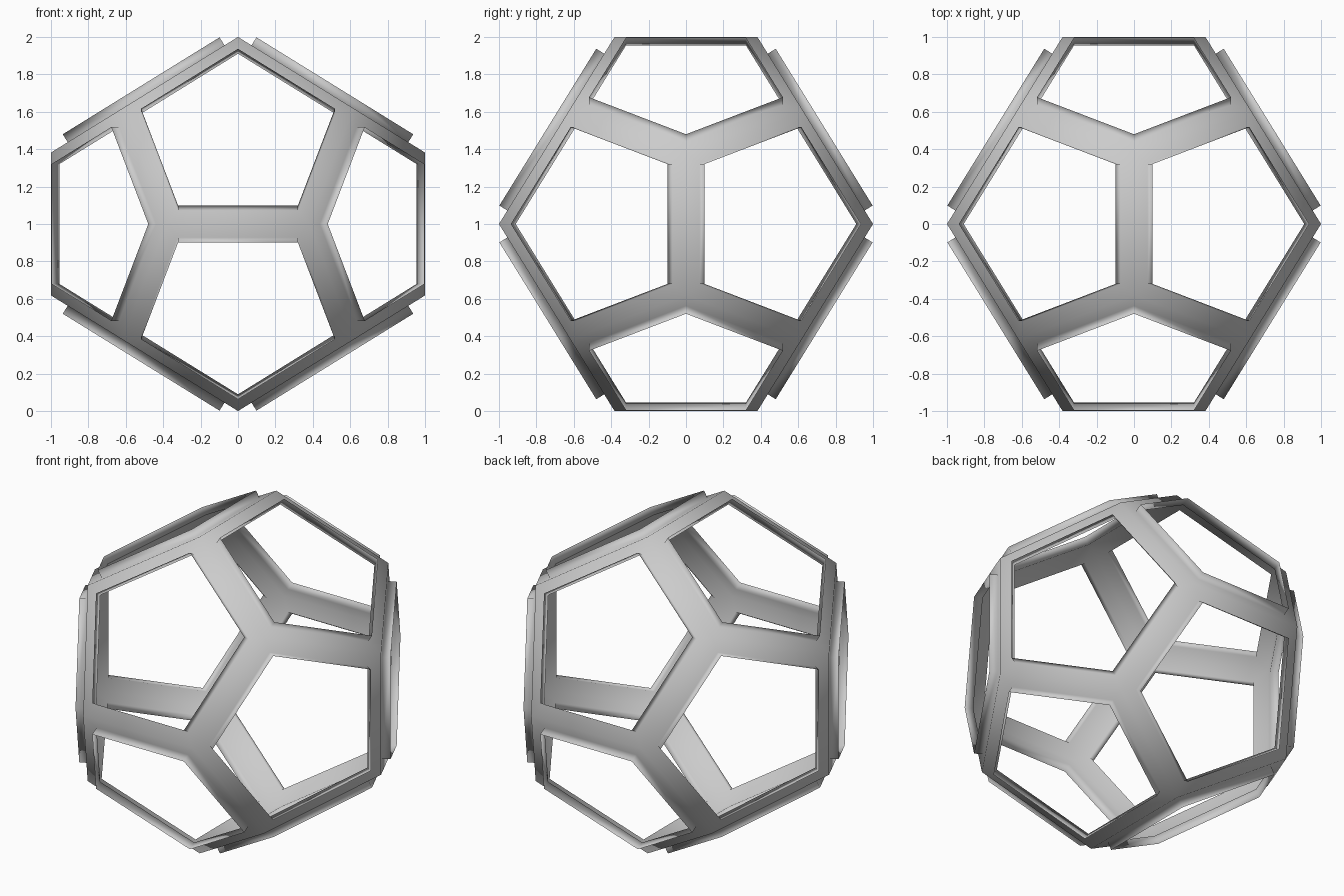
import bpy, bmesh
from math import radians
from itertools import product

if "Cube" in bpy.data.objects:
    bpy.data.objects.remove(bpy.data.objects["Cube"])

INSET, LIP = 0.085, 0.05      # band half width and height of the raised lip
PHI = (1 + 5 ** 0.5) / 2
a, b = 1 / PHI, 1 / PHI ** 2  # cube corner and half edge for a radius of 1 along the axes

# dodecahedron corners: a cube plus three crossed rectangles
pts = list(product((-a, a), repeat=3))
for s, t in product((-1, 1), repeat=2):
    pts += [(s * b, t, 0), (0, s * b, t), (t, 0, s * b)]

bm = bmesh.new()
for x, y, z in pts:
    bm.verts.new((x, y, z + 1))
bmesh.ops.convex_hull(bm, input=bm.verts[:])
bmesh.ops.dissolve_limit(bm, angle_limit=radians(5), verts=bm.verts[:], edges=bm.edges[:])
bmesh.ops.recalc_face_normals(bm, faces=bm.faces[:])
bm.normal_update()

# flat band around each pentagon, then a thin lip standing out around the opening
pentagons = bm.faces[:]
bmesh.ops.inset_individual(bm, faces=pentagons, thickness=INSET, use_even_offset=True)
bm.normal_update()
for f in pentagons:
    n = f.normal.copy()
    top = bmesh.ops.extrude_discrete_faces(bm, faces=[f])["faces"][0]
    bmesh.ops.translate(bm, verts=top.verts[:], vec=n * LIP)
    bmesh.ops.delete(bm, geom=[top], context="FACES_ONLY")

for f in bm.faces:
    f.smooth = True
mesh = bpy.data.meshes.new("dodecahedron_frame")
bm.to_mesh(mesh)
bm.free()
bpy.context.collection.objects.link(bpy.data.objects.new("dodecahedron_frame", mesh))
